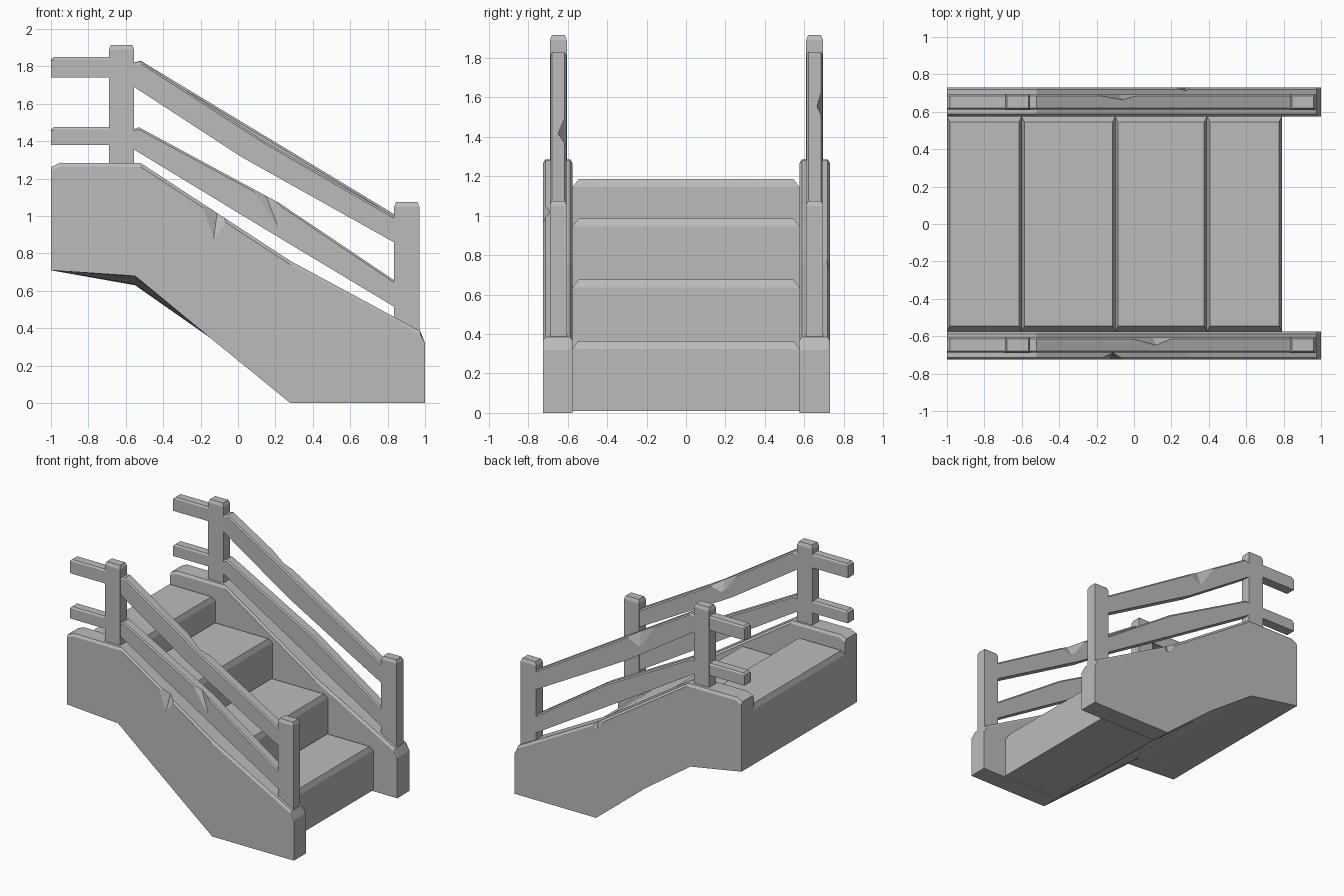
import bpy, bmesh
from mathutils import Vector

cube = bpy.data.objects.get("Cube")
if cube:
    bpy.data.objects.remove(cube, do_unlink=True)

stone = bpy.data.materials.new("plain grey")
stone.use_nodes = True
grey = (0.5, 0.5, 0.5, 1)
stone.diffuse_color = grey
stone.node_tree.nodes["Principled BSDF"].inputs["Base Color"].default_value = grey


def finish(bm, name):
    bmesh.ops.recalc_face_normals(bm, faces=bm.faces)
    mesh = bpy.data.meshes.new(name)
    bm.to_mesh(mesh)
    bm.free()
    mesh.materials.append(stone)
    obj = bpy.data.objects.new(name, mesh)
    bpy.context.collection.objects.link(obj)
    return obj


def loft(name, sections):
    """Join matching (x, z) outlines placed at successive y values."""
    bm = bmesh.new()
    rings = [[bm.verts.new((x, y, z)) for x, z in pts] for y, pts in sections]
    for a, b in zip(rings, rings[1:]):
        for i in range(len(a)):
            j = (i + 1) % len(a)
            bm.faces.new((a[i], a[j], b[j], b[i]))
    bm.faces.new(rings[0])
    bm.faces.new(rings[-1])
    return finish(bm, name)


def slab(name, y0, y1, bottom, top, inset, drop):
    """Extruded outline whose long top edges are chamfered."""
    low = [(x, z - drop) for x, z in top]
    return loft(name, [(y0, bottom(y0) + low), (y0 + inset, bottom(y0 + inset) + top),
                       (y1 - inset, bottom(y1 - inset) + top), (y1, bottom(y1) + low)])


def block(name, x0, x1, y0, y1, z0, z1, tx, ty, tz):
    """Box with a tapered cap."""
    bm = bmesh.new()
    rings = []
    for z, dx, dy in ((z0, 0, 0), (z1 - tz, 0, 0), (z1, tx, ty)):
        rings.append([bm.verts.new((x, y, z)) for x, y in (
            (x0 + dx, y0 + dy), (x1 - dx, y0 + dy), (x1 - dx, y1 - dy), (x0 + dx, y1 - dy))])
    for a, b in zip(rings, rings[1:]):
        for i in range(4):
            bm.faces.new((a[i], a[i - 3], b[i - 3], b[i]))
    bm.faces.new(rings[0])
    bm.faces.new(rings[-1])
    return finish(bm, name)


def chip(target, points):
    """Knock a broken notch out of an edge: two edge points, one on top, one on the side."""
    bm = bmesh.new()
    for p in points:
        bm.verts.new(Vector(p))
    bmesh.ops.convex_hull(bm, input=bm.verts)
    cutter = finish(bm, "chip_cutter")
    cutter.hide_render = True
    mod = target.modifiers.new("chip", 'BOOLEAN')
    mod.operation, mod.solver, mod.object = 'DIFFERENCE', 'EXACT', cutter
    bpy.context.view_layer.objects.active = target
    bpy.ops.object.modifier_apply(modifier=mod.name)
    bpy.data.objects.remove(cutter, do_unlink=True)


# Shared underside, slightly twisted from front to back
def underside(y):
    return [(-1, .71), (-.55, .655 - .034 * y), (-.15, .35), (.28, 0)]


# Side walls
wall_top = [(.975, .385), (.28, .76), (-.52, 1.283), (-.95, 1.285), (-1, 1.262)]
wall_base = lambda y: underside(y) + [(1, 0), (1, .32)]
front_wall = slab("front_wall", -.725, -.575, wall_base, wall_top, .012, .02)
back_wall = slab("back_wall", .575, .73, wall_base, wall_top, .012, .02)

# Stair body and chamfered treads
treads = [(.39, .79, .365), (-.1, .39, .675), (-.6, -.1, .985), (-1, -.6, 1.185)]
cap = .04
outline = []
for x0, x1, z in treads:
    outline += [(x1, z - cap), (x0, z - cap)]
loft("stair_body", [(y, [(x, max(z, .01)) for x, z in underside(y)] + [(.79, .01)] + outline)
                    for y in (-.575, .575)])
for i, (x0, x1, z) in enumerate(treads):
    block(f"tread_{i + 1}", x0, x1, -.575, .575, z - cap, z, .015, .03, cap)

# Posts and rails on each side
upper_bottom = [(-.6, 1.72), (-.555, 1.69), (.02, 1.315), (.86, .845)]
lower_bottom = [(-.6, 1.38), (-.555, 1.355), (.12, .945), (.86, .5)]
upper_tops = {"front": [(.86, .985), (.15, 1.395), (-.52, 1.827), (-.6, 1.81)],
              "back": [(.86, .995), (.15, 1.425), (-.52, 1.83), (-.6, 1.81)]}
lower_top = [(.86, .64), (.22, 1.07), (-.53, 1.475), (-.6, 1.45)]
rails = {}
for side, mid in (("front", -.647), ("back", .652)):
    y0, y1 = mid - .043, mid + .043
    block(side + "_upper_post", -.69, -.555, y0, y1, 1.2, 1.915, .01, .01, .025)
    block(side + "_lower_post", .835, .97, y0, y1, .34, 1.075, .01, .01, .025)
    r0, r1 = mid - .04, mid + .04
    rails[side] = slab(side + "_upper_rail", r0, r1, lambda y: upper_bottom,
                       upper_tops[side], .008, .012)
    rails[side + "_low"] = slab(side + "_lower_rail", r0, r1, lambda y: lower_bottom,
                                lower_top, .008, .012)
    for label, low, high in (("upper", 1.74, 1.85), ("lower", 1.38, 1.475)):
        slab(f"{side}_{label}_landing_rail", r0, r1, lambda y: [(-1, low), (-.62, low)],
             [(-.62, high), (-.985, high), (-1, high - .012)], .008, .012)

# Broken chips
chip(front_wall, [(-.22, -.735, 1.1), (-.03, -.735, .98), (-.11, -.685, 1.03), (-.13, -.725, .88)])
chip(back_wall, [(.17, .74, .85), (.34, .74, .745), (.28, .71, .78), (.27, .725, .68)])
chip(rails["front"], [(-.08, -.6, 1.56), (.25, -.6, 1.35), (.12, -.655, 1.43), (.1, -.608, 1.33)])
chip(rails["front_low"], [(.05, -.695, 1.17), (.26, -.695, 1.055), (.14, -.66, 1.13),
                          (.22, -.686, .93)])
chip(rails["back"], [(-.27, .7, 1.69), (.07, .7, 1.48), (-.06, .66, 1.57), (-.08, .691, 1.44)])
